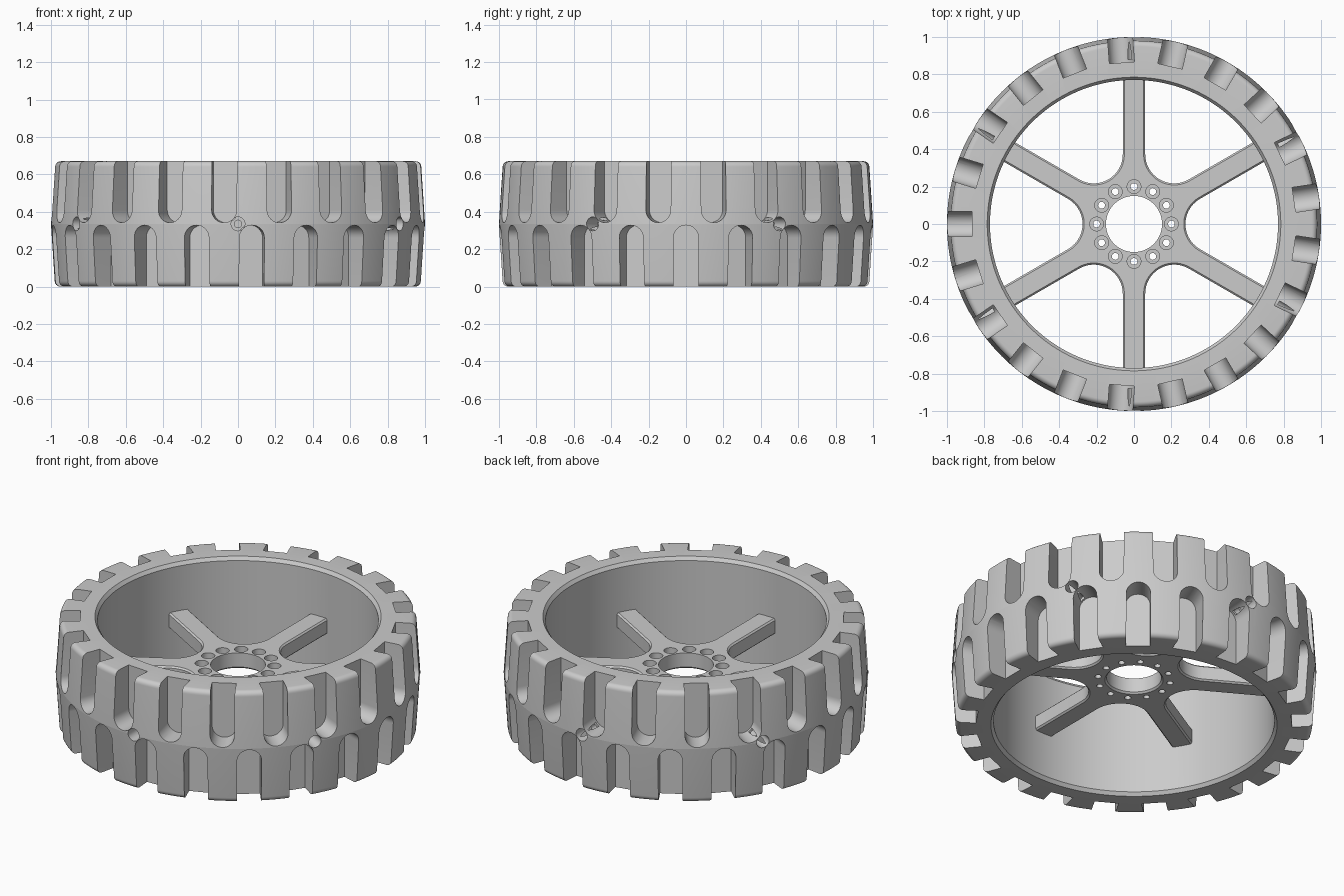
import bpy, bmesh
from math import sin, cos, pi, radians
from mathutils import Matrix, Vector

if "Cube" in bpy.data.objects:
    bpy.data.objects.remove(bpy.data.objects["Cube"])

H, MID = 0.67, 0.335


def lathe(bm, profile, seg, closed, mat=Matrix()):
    rings = []
    for i in range(seg):
        a = 2 * pi * i / seg
        rings.append([bm.verts.new(mat @ Vector((r * cos(a), r * sin(a), z))) for r, z in profile])
    n = len(profile)
    for i in range(seg):
        p, q = rings[i], rings[(i + 1) % seg]
        for j in range(n if closed else n - 1):
            k = (j + 1) % n
            bm.faces.new((p[j], q[j], q[k], p[k]))


def prism(bm, pts, depth):
    face = bm.faces.new([bm.verts.new(p) for p in pts])
    out = bmesh.ops.extrude_face_region(bm, geom=[face])
    verts = [v for v in out["geom"] if isinstance(v, bmesh.types.BMVert)]
    bmesh.ops.translate(bm, verts=verts, vec=depth)


def finish(bm, name):
    bmesh.ops.remove_doubles(bm, verts=bm.verts, dist=1e-6)
    bmesh.ops.recalc_face_normals(bm, faces=bm.faces)
    me = bpy.data.meshes.new(name)
    bm.to_mesh(me)
    bm.free()
    ob = bpy.data.objects.new(name, me)
    bpy.context.collection.objects.link(ob)
    return ob


def apply(ob, mod):
    bpy.context.view_layer.objects.active = ob
    bpy.ops.object.modifier_apply(modifier=mod.name)


def cut(ob, cutter):
    m = ob.modifiers.new("cut", 'BOOLEAN')
    m.operation, m.solver, m.object = 'DIFFERENCE', 'EXACT', cutter
    apply(ob, m)


def smooth(ob):
    bpy.ops.object.select_all(action='DESELECT')
    ob.select_set(True)
    bpy.context.view_layer.objects.active = ob
    bpy.ops.object.shade_smooth_by_angle(angle=radians(30))


# tyre ring: bore with small chamfers, crowned tread with rounded shoulders
upper = [(0.77, H - 0.02), (0.785, H)]
upper += [(0.95 + 0.03 * sin(t * pi / 12), H - 0.03 + 0.03 * cos(t * pi / 12)) for t in range(7)]
profile = upper + [(1.0, MID)] + [(r, H - z) for r, z in reversed(upper)]
bm = bmesh.new()
lathe(bm, profile, 168, True)
tyre = finish(bm, "tyre")

# tread grooves: 21 per side, staggered, round inner end
W, FLOOR, TIP = 0.067, 0.865, 0.342
shape = [(-W, 0.8), (W, 0.8)]
shape += [(W * cos(t * pi / 16), TIP + W - W * sin(t * pi / 16)) for t in range(17)]
bm = bmesh.new()
for k in range(21):
    for start, flip in ((pi, False), (0, True)):
        a = start + 2 * pi * k / 21
        out, side = Vector((cos(a), sin(a), 0)), Vector((-sin(a), cos(a), 0))
        pts = [out * FLOOR + side * y + Vector((0, 0, H - z if flip else z)) for y, z in shape]
        prism(bm, pts, out * 0.25)
grooves = finish(bm, "groove_cutter")

# radial screw holes through the tread into each spoke
bm = bmesh.new()
pin = [(0, 0.6), (0.02, 0.6), (0.02, 0.88), (0.037, 0.88), (0.037, 1.1), (0, 1.1)]
for k in range(6):
    m = (Matrix.Rotation(radians(30 + 60 * k), 4, 'Z') @ Matrix.Translation((0, 0, MID))
         @ Matrix.Rotation(pi / 2, 4, 'Y'))
    lathe(bm, pin, 24, False, m)
screws = finish(bm, "screw_hole_cutter")

# six-spoke star with filleted inner corners
Z0, Z1 = 0.285, 0.38
HALF, CEN, R = 0.06, 0.43, 0.155
pts = []
for k in range(6):
    a = radians(30 + 60 * k)
    for s in (-HALF, HALF):
        pts.append((0.782 * cos(a) - s * sin(a), 0.782 * sin(a) + s * cos(a), Z0))
    cx, cy = CEN * cos(a + pi / 6), CEN * sin(a + pi / 6)
    for t in range(15):
        b = a + radians(270 - 120 * t / 14)
        pts.append((cx + R * cos(b), cy + R * sin(b), Z0))
bm = bmesh.new()
prism(bm, pts, Vector((0, 0, Z1 - Z0)))
spokes = finish(bm, "spokes")
bev = spokes.modifiers.new("bevel", 'BEVEL')
bev.width, bev.segments, bev.limit_method, bev.angle_limit = 0.009, 1, 'ANGLE', radians(50)
apply(spokes, bev)

# hub bore and ring of twelve counterbored bolt holes
bm = bmesh.new()
bore = [(0, 0.1), (0.16, 0.1), (0.16, Z0), (0.15, Z0 + 0.01), (0.15, 0.6), (0, 0.6)]
lathe(bm, bore, 72, False)
bolt = [(0, 0.1), (0.018, 0.1), (0.018, Z1 - 0.045), (0.037, Z1 - 0.045), (0.037, 0.6), (0, 0.6)]
for k in range(12):
    a = k * pi / 6
    lathe(bm, bolt, 24, False, Matrix.Translation((0.2 * cos(a), 0.2 * sin(a), 0)))
hub = finish(bm, "hub_cutter")

cut(tyre, grooves)
cut(tyre, screws)
cut(spokes, hub)
cut(spokes, screws)
for c in (grooves, screws, hub):
    bpy.data.objects.remove(c)

smooth(tyre)
smooth(spokes)
# crisp crown line round the middle of the tread
for e in tyre.data.edges:
    vs = [tyre.data.vertices[i].co for i in e.vertices]
    if all(abs(v.z - MID) < 1e-4 and v.xy.length > 0.99 for v in vs):
        e.use_edge_sharp = True
